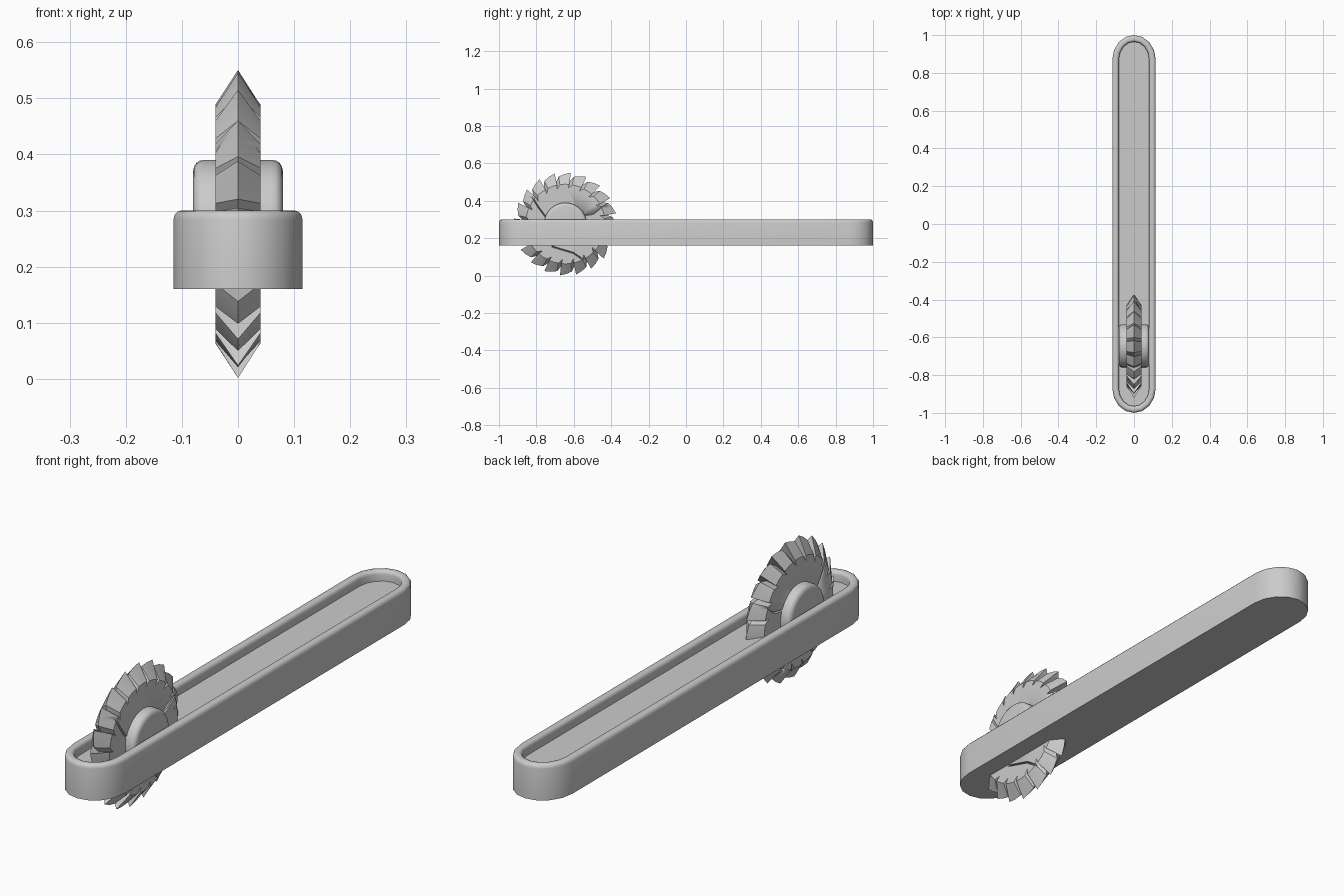
import bpy, bmesh, math
from mathutils import Vector

if "Cube" in bpy.data.objects:
    bpy.data.objects.remove(bpy.data.objects["Cube"])

CY, CZ = -0.645, 0.276      # blade centre


def finish(name, bm, angle=30):
    bmesh.ops.recalc_face_normals(bm, faces=bm.faces[:])
    me = bpy.data.meshes.new(name)
    bm.to_mesh(me)
    bm.free()
    ob = bpy.data.objects.new(name, me)
    bpy.context.collection.objects.link(ob)
    bpy.ops.object.select_all(action='DESELECT')
    bpy.context.view_layer.objects.active = ob
    ob.select_set(True)
    bpy.ops.object.shade_smooth_by_angle(angle=math.radians(angle))
    return ob


def skin(bm, rings):
    """Bridge successive closed rings and cap both ends."""
    vs = [[bm.verts.new(p) for p in r] for r in rings]
    n = len(rings[0])
    for a, b in zip(vs, vs[1:]):
        for i in range(n):
            j = (i + 1) % n
            bm.faces.new((a[i], a[j], b[j], b[i]))
    bm.faces.new(vs[0])
    bm.faces.new(vs[-1])


def polar(x, r, deg):
    a = math.radians(deg)
    return (x, CY + r * math.cos(a), CZ + r * math.sin(a))


# Track: stadium tray with rounded rim and recessed floor
def stadium(w, z, seg=8):
    pts = []
    for s in (1, -1):
        for i in range(seg + 1):
            a = math.pi * i / seg
            pts.append((s * w * math.cos(a), s * (0.87 + (w + 0.015) * math.sin(a)), z))
    return pts


bm = bmesh.new()
profile = [(0.115, 0.16), (0.115, 0.284), (0.113, 0.292), (0.108, 0.298), (0.101, 0.30),
           (0.092, 0.30), (0.086, 0.298), (0.082, 0.293), (0.08, 0.286), (0.08, 0.26)]
skin(bm, [stadium(w, z) for w, z in profile])
finish("track", bm, 40)

# Saw blade: raked teeth with a knife edge along the middle
TEETH = 20
# per tooth, going clockwise: angle, middle radius, side radius
tooth = [(0, 0.256, 0.212), (7, 0.267, 0.213), (14, 0.276, 0.213), (12.5, 0.222, 0.19)]


def blade_ring(x, col):
    return [polar(x, t[col], 98 - k * 360 / TEETH - t[0])
            for k in range(TEETH) for t in tooth]


bm = bmesh.new()
skin(bm, [blade_ring(-0.04, 2), blade_ring(0, 1), blade_ring(0.04, 2)])
blade = finish("saw_blade", bm, 25)

# Crack cutters: thin V grooves on both blade faces
cracks = [[(0.10, 165), (0.17, 148), (0.24, 140)],
          [(0.09, 28), (0.16, 20), (0.27, 28)],
          [(0.09, 232), (0.14, 240), (0.16, 285), (0.24, 300)]]
bm = bmesh.new()
for side in (1, -1):
    for path in cracks:
        pts = [Vector(polar(side * 0.04, *p)) for p in path]
        rings = []
        for i, p in enumerate(pts):
            d = (pts[min(i + 1, len(pts) - 1)] - pts[max(i - 1, 0)]).normalized()
            w = d.cross(Vector((1, 0, 0))) * 0.005
            up = Vector((side * 0.004, 0, 0))
            rings.append([p + up + w, p + up - w, p - up * 3])
        skin(bm, rings)
cutter = finish("crack_cutter", bm)
cutter.hide_render = True
cutter.hide_viewport = True
mod = blade.modifiers.new("cracks", 'BOOLEAN')
mod.operation = 'DIFFERENCE'
mod.object = cutter
mod.solver = 'EXACT'

# Hub: rounded cylinder through the blade
bm = bmesh.new()
half = [(0.08, 0.094), (0.0785, 0.102), (0.074, 0.109), (0.068, 0.113), (0.06, 0.114)]
hub = half + [(-x, r) for x, r in reversed(half)]
skin(bm, [[polar(x, r, 360 * i / 32) for i in range(32)] for x, r in hub])
finish("hub", bm, 40)
